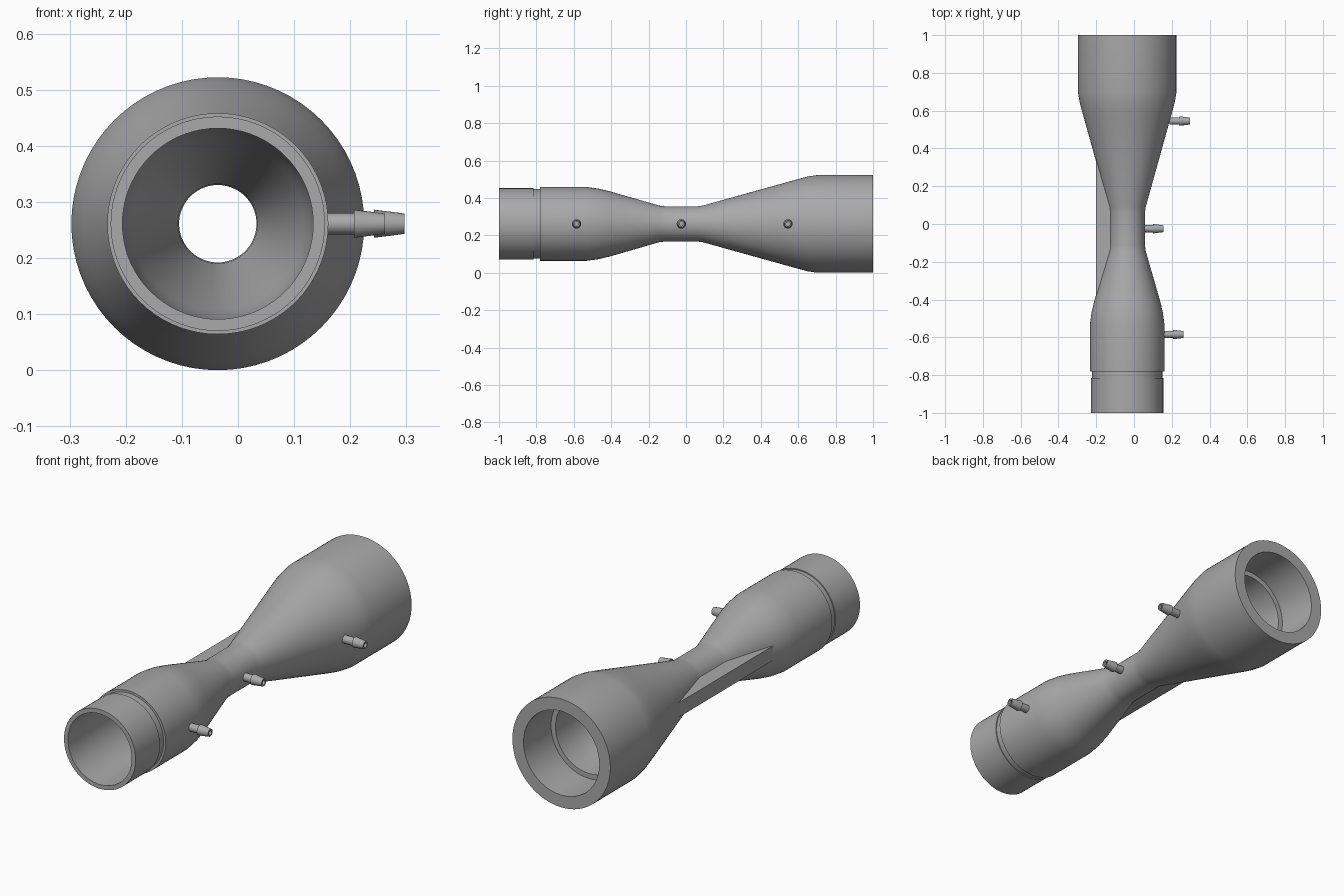
import bpy, bmesh, math
from mathutils import Matrix, Vector

cube = bpy.data.objects.get("Cube")
if cube:
    bpy.data.objects.remove(cube, do_unlink=True)

AXIS_X, AXIS_Z = -0.036, 0.261

grey = bpy.data.materials.new("plain grey")
grey.use_nodes = True
grey.diffuse_color = (0.4, 0.4, 0.4, 1)
bsdf = next(n for n in grey.node_tree.nodes if n.type == 'BSDF_PRINCIPLED')
bsdf.inputs["Base Color"].default_value = grey.diffuse_color


def finish(bm, name):
    bmesh.ops.recalc_face_normals(bm, faces=bm.faces)
    mesh = bpy.data.meshes.new(name)
    bm.to_mesh(mesh)
    bm.free()
    mesh.materials.append(grey)
    obj = bpy.data.objects.new(name, mesh)
    bpy.context.collection.objects.link(obj)
    bpy.ops.object.select_all(action='DESELECT')
    obj.select_set(True)
    bpy.context.view_layer.objects.active = obj
    bpy.ops.object.shade_smooth_by_angle(angle=math.radians(25))
    return obj


def lathe(name, profile, axis, origin, sides):
    """Revolve a closed loop of (distance along axis, radius) points."""
    bm = bmesh.new()
    turn = Vector((1, 0, 0)).rotation_difference(Vector(axis)).to_matrix()
    rings = []
    for s in range(sides):
        spin = turn @ Matrix.Rotation(2 * math.pi * s / sides, 3, 'X')
        rings.append([bm.verts.new(Vector(origin) + spin @ Vector((d, 0, r)))
                      for d, r in profile])
    n = len(profile)
    for s in range(sides):
        a, b = rings[s], rings[(s + 1) % sides]
        for i in range(n):
            j = (i + 1) % n
            bm.faces.new((a[i], a[j], b[j], b[i]))
    return finish(bm, name)


# Venturi tube: outer wall front to back, then the bore back to front
outer = [(-1, 0.191), (-0.815, 0.191), (-0.815, 0.186), (-0.78, 0.186),
         (-0.78, 0.197), (-0.53, 0.197), (-0.47, 0.189), (-0.41, 0.175),
         (-0.14, 0.097), (-0.11, 0.094), (0.06, 0.094), (0.09, 0.098),
         (0.55, 0.226), (0.6, 0.24), (0.65, 0.253), (0.7, 0.261), (1, 0.261)]
bore = [(1, 0.202), (0.79, 0.202), (0.79, 0.178), (0.68, 0.178), (0.6, 0.17),
        (0.08, 0.071), (0.05, 0.069), (-0.1, 0.069), (-0.13, 0.071),
        (-0.42, 0.154), (-0.48, 0.165), (-0.54, 0.17), (-1, 0.17)]
lathe("venturi_tube", outer + bore, (0, 1, 0), (AXIS_X, 0, AXIS_Z), 72)

# Hollow barbed hose taps on the left side
tap = [(-0.11, 0.019), (-0.055, 0.019), (-0.055, 0.025), (-0.022, 0.021),
       (0, 0.018), (0, 0.011), (-0.11, 0.011)]
for place, y, tip in (("front", -0.585, 0.262), ("throat", -0.025, 0.155),
                      ("rear", 0.545, 0.297)):
    lathe(place + "_hose_tap", tap, (1, 0, 0), (tip, y, AXIS_Z), 24)

# Stiffening rib bridging the two cones on the right side
bm = bmesh.new()
outline = [(-0.38, 0.164), (-0.14, 0.085), (0.08, 0.085), (0.345, 0.164)]
half = 0.035
base = bm.faces.new([bm.verts.new((AXIS_X - r, y, AXIS_Z - half))
                     for y, r in outline])
grown = bmesh.ops.extrude_face_region(bm, geom=[base])["geom"]
bmesh.ops.translate(bm, vec=(0, 0, 2 * half),
                    verts=[g for g in grown if isinstance(g, bmesh.types.BMVert)])
finish(bm, "stiffening_rib")
